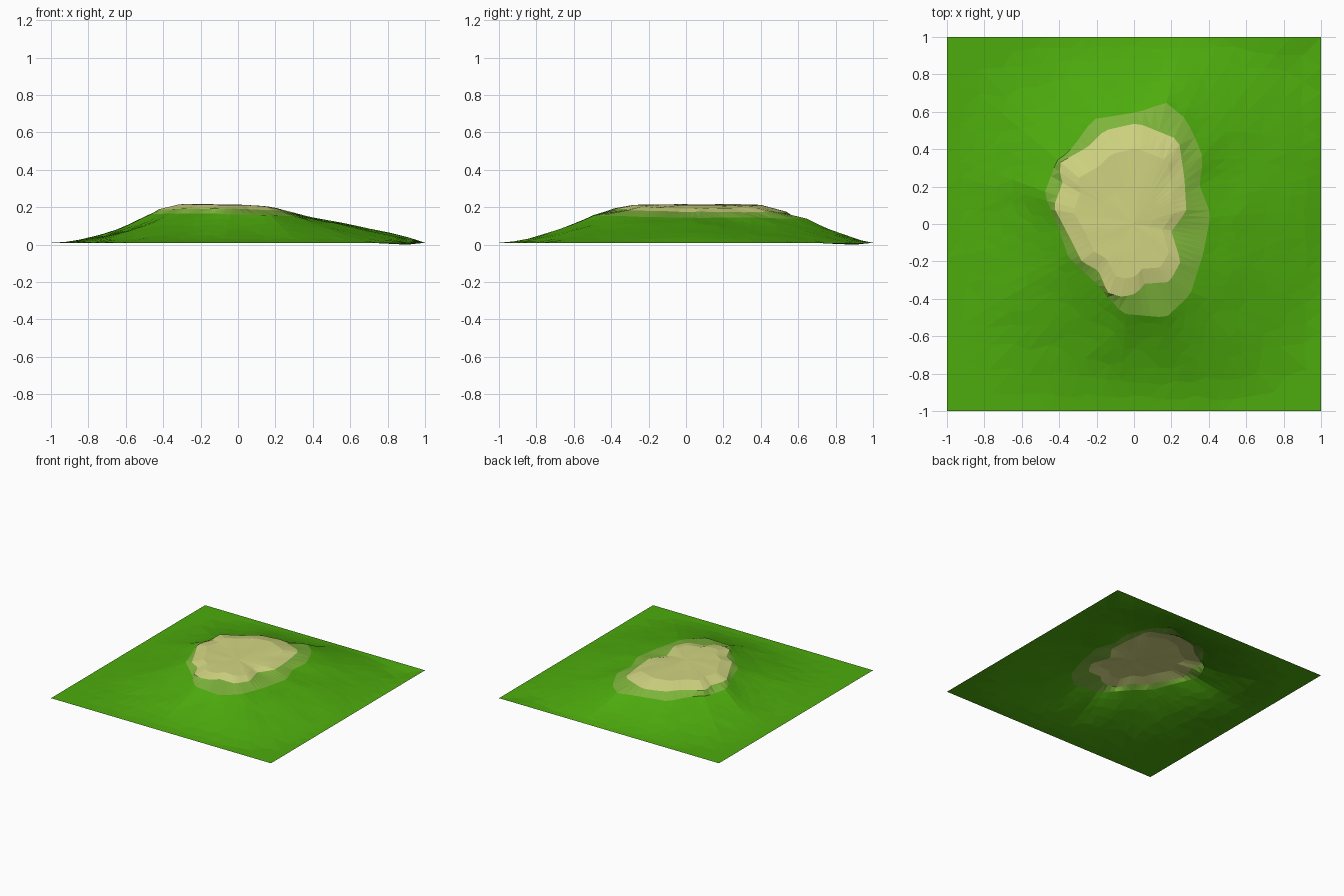
import bpy, bmesh, math, random
from mathutils import Vector, noise

if "Cube" in bpy.data.objects:
    bpy.data.objects.remove(bpy.data.objects["Cube"])

random.seed(4)
SPOKES = 72

# Outlines of the bare summit and of the faded grass around it (x, y)
SAND = [(.02, .54), (.24, .45), (.27, .24), (.28, .07), (.2, -.04), (.25, -.2), (.19, -.31),
        (.05, -.32), (.02, -.37), (-.06, -.39), (-.14, -.37), (-.19, -.25), (-.28, -.2),
        (-.35, -.06), (-.43, .09), (-.38, .23), (-.41, .32), (-.25, .41), (-.16, .5)]
FADED = [(.17, .65), (.28, .56), (.34, .43), (.37, .35), (.35, .21), (.41, .05), (.37, -.16),
         (.3, -.38), (.17, -.5), (-.06, -.48), (-.2, -.32), (-.35, -.18), (-.4, -.03),
         (-.48, .16), (-.42, .32), (-.32, .42), (-.22, .56), (.03, .6)]
BORDER = [(1, 1), (1, -1), (-1, -1), (-1, 1)]


def reach(poly, a):
    """Distance from the origin to the outline in direction a."""
    c, s = math.cos(a), math.sin(a)
    best = 0
    for (x1, y1), (x2, y2) in zip(poly, poly[1:] + poly[:1]):
        u1, v1 = x1 * c + y1 * s, y1 * c - x1 * s
        u2, v2 = x2 * c + y2 * s, y2 * c - x2 * s
        if v1 * v2 <= 0 and v1 != v2:
            best = max(best, u1 + (u2 - u1) * v1 / (v1 - v2))
    return best


def around(values, a):
    """Smoothly blend values spaced evenly around the circle."""
    f = (a / math.tau * len(values)) % len(values)
    i, t = int(f), f % 1
    t = t * t * (3 - 2 * t)
    return values[i] * (1 - t) + values[(i + 1) % len(values)] * t


def material(name, color):
    m = bpy.data.materials.new(name)
    m.diffuse_color = (*color, 1)
    m.use_nodes = True
    m.node_tree.nodes["Principled BSDF"].inputs["Base Color"].default_value = m.diffuse_color
    return m


# Heights and slope shapes every 45 degrees, starting at +x
TOP_Z = [.192, .196, .212, .217, .218, .215, .213, .2]
SAND_Z = [.176, .174, .178, .188, .19, .192, .192, .182]
FADED_Z = [.146, .144, .137, .15, .166, .168, .162, .15]
CURVE = [.82, 1.1, 1.4, 1.75, 1.85, 1.85, 1.75, 1.25]
SLOPE = [.1, .22, .36, .52, .7, .86]

bm = bmesh.new()
rings = [[] for _ in range(5 + len(SLOPE))]
peak = bm.verts.new((0, 0, .213))
for k in range(SPOKES):
    a = math.tau * k / SPOKES
    rs = reach(SAND, a)
    rf = max(reach(FADED, a), rs + .02)
    rb = reach(BORDER, a)
    # The foot of the hill is a rounded square inside the sheet
    foot = (abs(math.cos(a)) ** 3.2 + abs(math.sin(a)) ** 3.2) ** (-1 / 3.2)
    zs, zf, zt = around(SAND_Z, a), around(FADED_Z, a), around(TOP_Z, a)
    spoke = [(rs * .4, .5 * (.214 + zt), .003), (rs * .75, zt, .003),
             (rs, zs, .003), (rf, zf, .003)]
    for t in SLOPE:
        r = rf + (rb - rf) * (t + random.uniform(-.03, .03))
        t = min(1, (r - rf) / (foot - rf))
        spoke.append((r, .01 + (zf - .01) * (1 - t) ** around(CURVE, a), .009 * (1 - t) * (t + .35)))
    spoke.append((rb, .01, 0))
    for i, (r, z, rough) in enumerate(spoke):
        x, y = r * math.cos(a), r * math.sin(a)
        if i < len(spoke) - 1:
            z -= .014 * math.exp(-((x - .9) ** 2 + (y - .88) ** 2) / .012)
        z += rough * noise.noise(Vector((x * 7, y * 7, 3.3))) * 1.5
        rings[i].append(bm.verts.new((x, y, max(0, z))))

# Facets: summit sand, a band of faded grass, then green slopes
for k in range(SPOKES):
    n = (k + 1) % SPOKES
    bm.faces.new((peak, rings[0][k], rings[0][n]))
    for i in range(len(rings) - 1):
        q = (rings[i][k], rings[i + 1][k], rings[i + 1][n], rings[i][n])
        f = bm.faces.new(q)
        f.material_index = 0 if i < 2 else 1 if i == 2 else 2
bmesh.ops.triangulate(bm, faces=bm.faces[:])

mesh = bpy.data.meshes.new("hill")
bm.to_mesh(mesh)
bm.free()
hill = bpy.data.objects.new("hill", mesh)
bpy.context.collection.objects.link(hill)
mesh.materials.append(material("sand", (.64, .67, .22)))
mesh.materials.append(material("faded grass", (.21, .46, .045)))
mesh.materials.append(material("green grass", (.075, .41, .004)))
